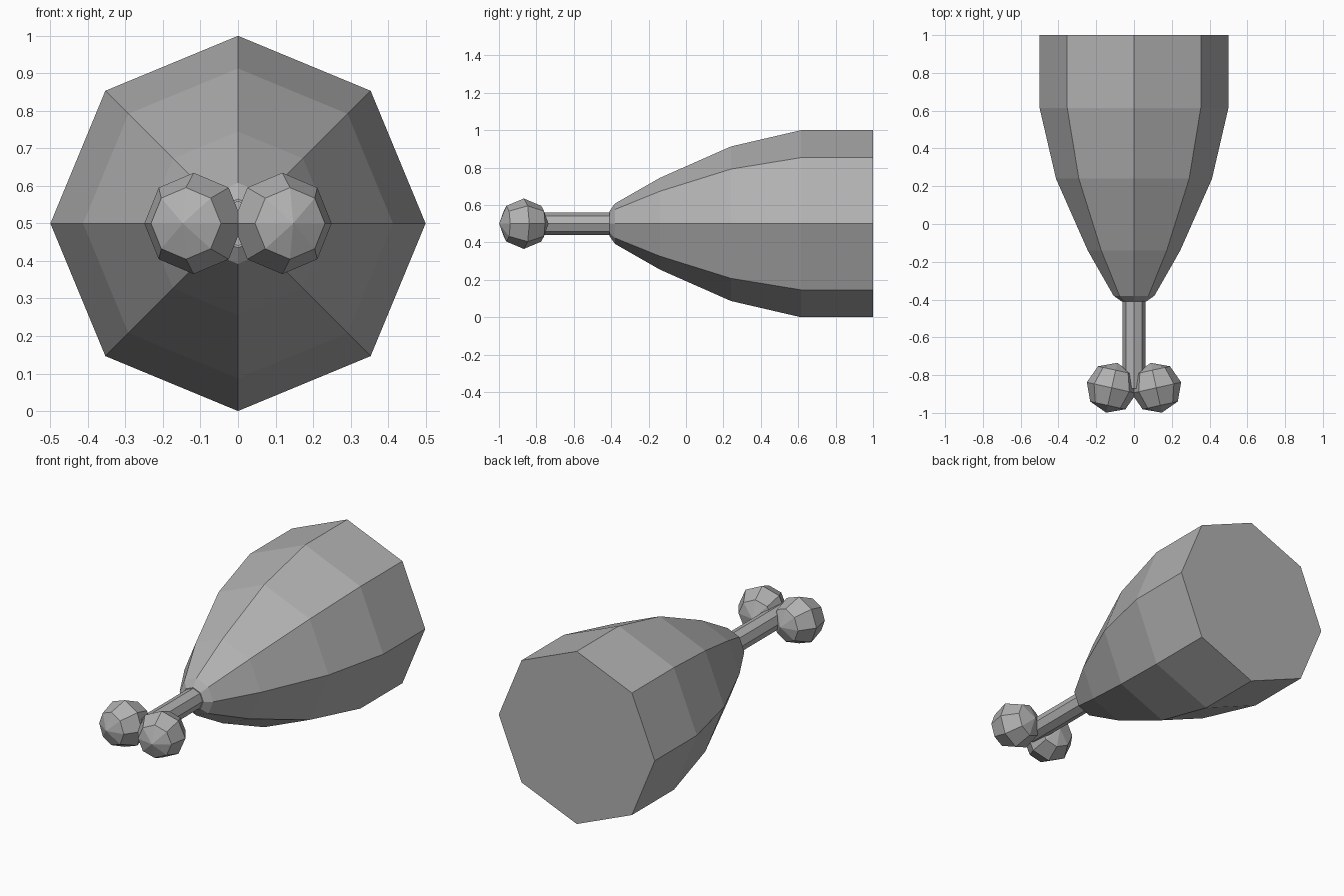
import bpy, bmesh
from math import sin, cos, pi, radians
from mathutils import Matrix

if "Cube" in bpy.data.objects:
    bpy.data.objects.remove(bpy.data.objects["Cube"])

SIDES = 8
CZ = 0.5  # height of the long axis

grey = bpy.data.materials.new("dark_grey")
grey.diffuse_color = (0.44, 0.44, 0.44, 1)
grey.use_nodes = True
grey.node_tree.nodes["Principled BSDF"].inputs["Base Color"].default_value = grey.diffuse_color


def make_object(name, bm):
    bmesh.ops.recalc_face_normals(bm, faces=bm.faces[:])
    mesh = bpy.data.meshes.new(name)
    bm.to_mesh(mesh)
    bm.free()
    mesh.materials.append(grey)
    obj = bpy.data.objects.new(name, mesh)
    bpy.context.collection.objects.link(obj)
    return obj


def loft(name, profile):
    """Octagonal rings along y from (y, radius) pairs, capped at both ends."""
    bm = bmesh.new()
    rings = [[bm.verts.new((r * cos(2 * pi * i / SIDES), y,
                            CZ + r * sin(2 * pi * i / SIDES)))
              for i in range(SIDES)] for y, r in profile]
    for a, b in zip(rings, rings[1:]):
        for i in range(SIDES):
            j = (i + 1) % SIDES
            bm.faces.new((a[i], a[j], b[j], b[i]))
    bm.faces.new(rings[0])
    bm.faces.new(rings[-1])
    return make_object(name, bm)


# Tapered body, flat at the back
loft("body", [(-0.41, 0.065), (-0.38, 0.108), (-0.14, 0.245),
              (0.24, 0.413), (0.615, 0.5), (1.0, 0.5)])

# Thin rod running forward between the balls
loft("rod", [(-0.87, 0.06), (-0.40, 0.06)])

# Pair of low-poly balls, poles facing forward and turned slightly outward
for side, name in ((-1, "ball_left"), (1, "ball_right")):
    bm = bmesh.new()
    place = (Matrix.Translation((side * 0.118, -0.867, CZ))
             @ Matrix.Rotation(side * radians(12.5), 4, 'Z')
             @ Matrix.Rotation(radians(90), 4, 'X'))
    bmesh.ops.create_uvsphere(bm, u_segments=SIDES, v_segments=4,
                              radius=0.135, matrix=place)
    make_object(name, bm)
